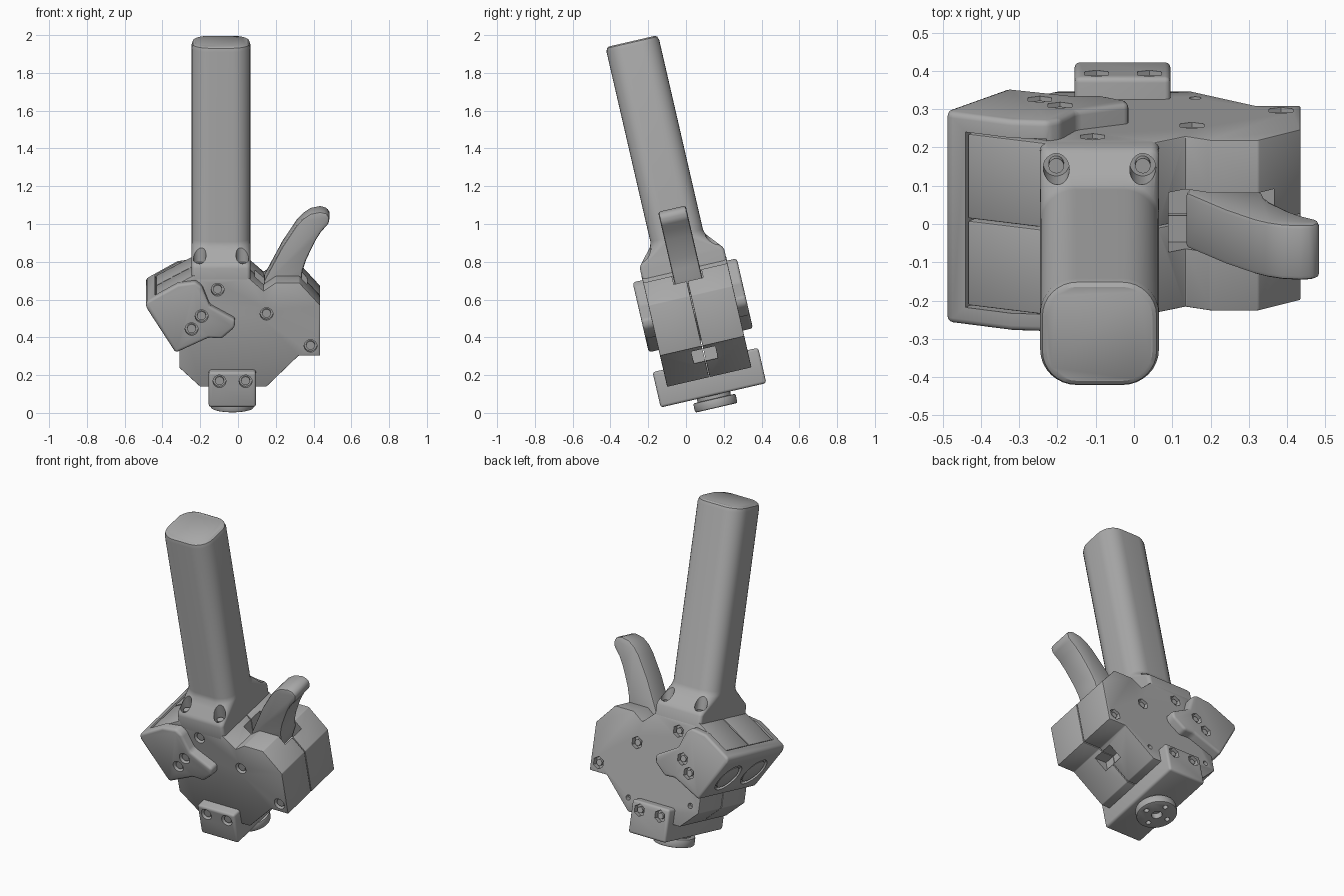
import bpy, bmesh, math
from mathutils import Matrix, Vector

if "Cube" in bpy.data.objects:
    bpy.data.objects.remove(bpy.data.objects["Cube"], do_unlink=True)

TILT = Matrix.Rotation(math.radians(13), 4, 'X')
MID = 0.163  # middle of the thickness, before tilting

grey = bpy.data.materials.new("plain_grey")
grey.use_nodes = True
grey.diffuse_color = (0.4, 0.4, 0.4, 1)
grey.node_tree.nodes["Principled BSDF"].inputs["Base Color"].default_value = (0.4, 0.4, 0.4, 1)


def make(name, bm):
    bmesh.ops.recalc_face_normals(bm, faces=bm.faces)
    me = bpy.data.meshes.new(name)
    bm.to_mesh(me)
    bm.free()
    me.materials.append(grey)
    ob = bpy.data.objects.new(name, me)
    bpy.context.collection.objects.link(ob)
    return ob


def prism(name, outline, v0, v1):
    """Side outline (x, w) extruded through the thickness."""
    bm = bmesh.new()
    face = bm.faces.new([bm.verts.new((x, v0, w)) for x, w in outline])
    ext = bmesh.ops.extrude_face_region(bm, geom=[face])["geom"]
    bmesh.ops.translate(bm, vec=(0, v1 - v0, 0),
                        verts=[e for e in ext if isinstance(e, bmesh.types.BMVert)])
    return make(name, bm)


def box(name, x0, x1, v0, v1, w0, w1):
    return prism(name, [(x0, w0), (x1, w0), (x1, w1), (x0, w1)], v0, v1)


def rod(name, start, end, r, sides=24):
    a, b = Vector(start), Vector(end)
    turn = (b - a).to_track_quat('Z', 'Y').to_matrix().to_4x4()
    bm = bmesh.new()
    bmesh.ops.create_cone(bm, cap_ends=True, segments=sides, radius1=r, radius2=r,
                          depth=(b - a).length, matrix=Matrix.Translation((a + b) / 2) @ turn)
    return make(name, bm)


def finish(ob, bevel=0.0, segments=3, cutters=()):
    """Round the edges, cut the holes, tilt the part and shade it."""
    if bevel:
        m = ob.modifiers.new("round", 'BEVEL')
        m.width, m.segments, m.limit_method = bevel, segments, 'ANGLE'
        m.angle_limit = math.radians(25)
    for c in cutters:
        m = ob.modifiers.new("cut", 'BOOLEAN')
        m.operation, m.object, m.solver = 'DIFFERENCE', c, 'EXACT'
    bpy.context.view_layer.update()
    old = ob.data
    ob.data = bpy.data.meshes.new_from_object(
        ob.evaluated_get(bpy.context.evaluated_depsgraph_get()))
    ob.modifiers.clear()
    bpy.data.meshes.remove(old)
    for c in cutters:
        bpy.data.objects.remove(c, do_unlink=True)
    ob.data.shade_smooth()
    ob.data.set_sharp_from_angle(angle=math.radians(32))
    ob.data.transform(TILT)


def bolts(name, spots, half):
    """Round sockets in front, hexagonal pockets behind, a bolt in each."""
    front, back, cutters = MID - half, MID + half, []
    for x, w in spots:
        cutters.append(rod("cut", (x, front - 0.05, w), (x, front + 0.03, w), 0.034))
        cutters.append(rod("cut", (x, back - 0.03, w), (x, back + 0.05, w), 0.036, 6))
        finish(rod(name + "_bolt_head", (x, front + 0.01, w), (x, front + 0.04, w), 0.023))
        finish(rod(name + "_bolt_end", (x, back - 0.04, w), (x, back - 0.008, w), 0.018))
    return cutters


# Two-piece housing with the lever slot and a small side opening
housing = [(-0.245, 0.745), (0.06, 0.745), (0.135, 0.678), (0.20, 0.722), (0.325, 0.722),
           (0.435, 0.60), (0.435, 0.325), (0.32, 0.325), (0.15, 0.157), (-0.20, 0.157),
           (-0.31, 0.26), (-0.31, 0.60)]
for side, v0, v1 in (("front", MID - 0.229, MID - 0.002), ("back", MID + 0.002, MID + 0.229)):
    cuts = [box("cut", 0.09, 0.365, 0.09, 0.25, 0.60, 0.9),
            box("cut", 0.225, 0.5, 0.10, 0.23, 0.245, 0.31)]
    holes = bolts("housing", [(-0.108, 0.684), (0.151, 0.553), (0.384, 0.379)], 0.229) \
        if side == "front" else []
    if side == "front":
        spare = holes[1::2]
        cuts += holes[0::2]
    else:
        cuts += spare
        for x, w in ((0.16, 0.235), (-0.25, 0.29)):
            cuts.append(rod("cut", (x, 0.36, w), (x, 0.45, w), 0.015))
    finish(prism(side + "_housing", housing, v0, v1), 0.004, 2, cuts)

# Side clamp with hooked cheeks, a pocket on top and round recesses on the outer end
clamp = [(-0.487, 0.63), (-0.32, 0.725), (-0.225, 0.738), (-0.19, 0.711), (-0.15, 0.608),
         (-0.013, 0.532), (-0.018, 0.489), (-0.087, 0.429), (-0.156, 0.434),
         (-0.33, 0.352), (-0.487, 0.60)]
cuts = bolts("clamp", [(-0.193, 0.553), (-0.246, 0.483)], 0.283)
slope = Vector((0.24, 0, 0.13)).normalized()
up = Vector((-slope.z, 0, slope.x))
base = Vector((-0.44, 0, 0.655))


def slab(name, a, b, low, high, v0, v1):
    pts = [base + slope * s + up * h for s, h in ((a, low), (b, low), (b, high), (a, high))]
    return prism(name, [(p.x, p.z) for p in pts], v0, v1)


cuts.append(slab("cut", 0, 0.225, -0.035, 0.1, MID - 0.235, MID + 0.235))
outward = Vector((-0.248, 0, -0.157)).normalized()
for s in (-1, 1):
    spot = Vector((-0.408, MID + s * 0.125, 0.476))
    cuts.append(rod("cut", spot - outward * 0.015, spot + outward * 0.1, 0.095, 40))
    finish(rod("end_button", spot - outward * 0.03, spot - outward * 0.002, 0.08, 40), 0.005, 2)
finish(prism("side_clamp", clamp, MID - 0.283, MID + 0.283), 0.022, 3, cuts)

# Two flat panels in the clamp pocket
for s in (-1, 1):
    v0, v1 = sorted((MID + s * 0.003, MID + s * 0.23))
    finish(slab("top_panel", 0.005, 0.235, -0.05, -0.003, v0, v1), 0.005, 2)


# Handle: rounded sections lofted from the flared foot to the tip
def section(bm, w, half_x, half_v, r, steps=8):
    ring = []
    for q, (sx, sv) in enumerate(((1, 1), (-1, 1), (-1, -1), (1, -1))):
        for i in range(steps + 1):
            a = math.pi / 2 * (q + i / steps)
            ring.append(bm.verts.new((-0.09 + sx * (half_x - r) + r * math.cos(a),
                                      MID + sv * (half_v - r) + r * math.sin(a), w)))
    return ring


bm = bmesh.new()
rings = [section(bm, *s) for s in (
    (0.72, 0.155, 0.229, 0.02), (0.80, 0.155, 0.229, 0.02), (0.815, 0.155, 0.222, 0.025),
    (0.90, 0.155, 0.15, 0.085), (0.925, 0.155, 0.143, 0.095), (1.955, 0.155, 0.143, 0.095),
    (1.975, 0.149, 0.137, 0.09), (1.982, 0.138, 0.126, 0.08))]
for low, high in zip(rings, rings[1:]):
    for i in range(len(low)):
        j = (i + 1) % len(low)
        bm.faces.new((low[i], low[j], high[j], high[i]))
bm.faces.new(rings[0])
bm.faces.new(rings[-1])
cuts = []
for x in (-0.203, 0.023):
    for s in (-1, 1):
        v = MID + s * 0.182
        cuts.append(rod("cut", (x, v, 0.79), (x, v, 0.97), 0.034))
        finish(rod("handle_bolt", (x, v, 0.77), (x, v, 0.82), 0.02))
finish(make("handle", bm), cutters=cuts)

# Curved thumb lever
lever = [(0.15, 0.61), (0.135, 0.69), (0.185, 0.785), (0.235, 0.88), (0.31, 0.995),
         (0.345, 1.033), (0.385, 1.06), (0.435, 1.07), (0.468, 1.062), (0.485, 1.04),
         (0.48, 1.005), (0.44, 0.96), (0.41, 0.912), (0.385, 0.86), (0.36, 0.805),
         (0.342, 0.75), (0.335, 0.69), (0.30, 0.61)]
finish(prism("lever", lever, 0.095, 0.245), 0.012, 2)

# Bottom block and its round foot
cuts = bolts("block", [(-0.098, 0.2), (0.04, 0.2)], 0.287)
finish(box("bottom_block", -0.155, 0.095, MID - 0.287, MID + 0.287, 0.058, 0.25), 0.014, 3, cuts)
finish(rod("foot_neck", (-0.03, MID, 0.03), (-0.03, MID, 0.08), 0.09, 40))
cuts = [rod("cut", (-0.03, MID, -0.1), (-0.03, MID, 0.025), 0.03)]
for k in range(4):
    a = math.pi / 2 * k
    x, v = -0.03 + 0.075 * math.cos(a), MID + 0.075 * math.sin(a)
    cuts.append(rod("cut", (x, v, -0.1), (x, v, 0.02), 0.014, 16))
finish(rod("foot", (-0.03, MID, -0.01), (-0.03, MID, 0.04), 0.115, 48), 0.008, 2, cuts)
